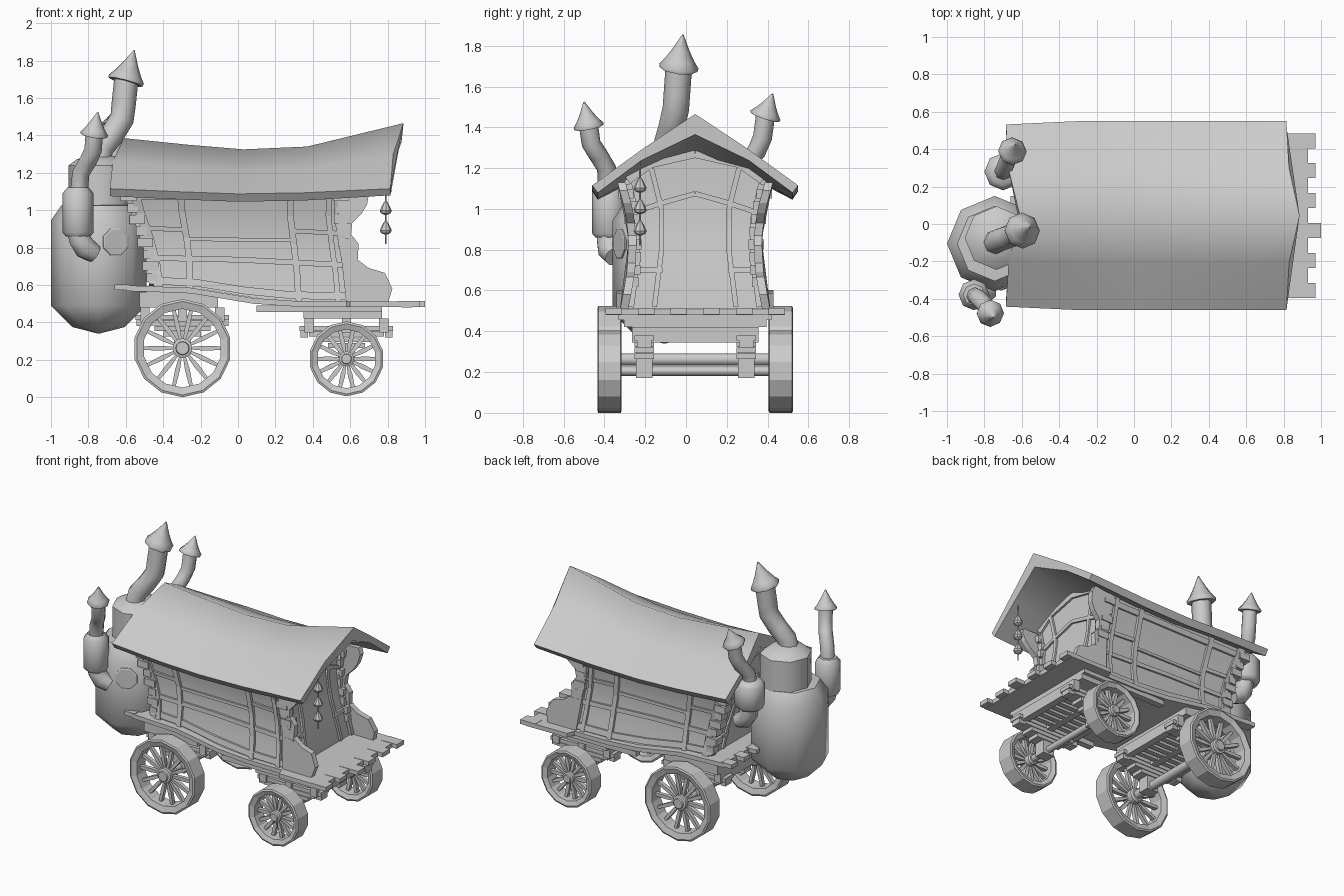
import bpy, bmesh, math
from mathutils import Vector

if "Cube" in bpy.data.objects:
    bpy.data.objects.remove(bpy.data.objects["Cube"])

CY = 0.045   # centre line of the wagon


def make(name, lofts, mirror=False, closed=False, smooth=None, oy=CY):
    """Join lofts (each a list of equal point rings) into one object."""
    bm = bmesh.new()
    for rings in lofts:
        vs = [[bm.verts.new(p) for p in r] for r in rings]
        n = len(vs[0])
        pairs = list(zip(vs, vs[1:])) + ([(vs[-1], vs[0])] if closed else [])
        for a, b in pairs:
            for i in range(n):
                bm.faces.new((a[i], a[(i + 1) % n], b[(i + 1) % n], b[i]))
        if not closed:
            bm.faces.new(vs[0])
            bm.faces.new(vs[-1])
    bmesh.ops.recalc_face_normals(bm, faces=bm.faces)
    me = bpy.data.meshes.new(name)
    bm.to_mesh(me)
    bm.free()
    ob = bpy.data.objects.new(name, me)
    bpy.context.collection.objects.link(ob)
    ob.location.y = oy
    if smooth:
        bpy.ops.object.select_all(action='DESELECT')
        ob.select_set(True)
        bpy.context.view_layer.objects.active = ob
        bpy.ops.object.shade_smooth_by_angle(angle=math.radians(smooth))
    if mirror:
        ob.modifiers.new("Mirror", 'MIRROR').use_axis = (False, True, False)
    return ob


def box(x0, x1, y0, y1, z0, z1):
    return [[(x, y0, z0), (x, y1, z0), (x, y1, z1), (x, y0, z1)] for x in (x0, x1)]


def tube(pts, radii, n=8):
    pts = [Vector(p) for p in pts]
    rings = []
    for i, p in enumerate(pts):
        t = pts[min(i + 1, len(pts) - 1)] - pts[max(i - 1, 0)]
        q = Vector((0, 0, 1)).rotation_difference(t)
        rings.append([p + q @ Vector((radii[i] * math.cos(k * math.tau / n), radii[i] * math.sin(k * math.tau / n), 0)) for k in range(n)])
    return rings


def lathe(x, y, prof, n=8):
    return tube([(x, y, z) for r, z in prof], [r for r, z in prof], n)


def interp(tab):
    def f(v):
        if v <= tab[0][0]:
            return tab[0][1]
        for (a, fa), (b, fb) in zip(tab, tab[1:]):
            if v <= b:
                return fa + (fb - fa) * (v - a) / (b - a)
        return tab[-1][1]
    return f


# Shape guides: floor height, ridge height, wall half width, end wall positions
F = interp([(-.66, .60), (-.25, .585), (-.1, .56), (.08, .53), (.3, .515), (1, .51)])
R = interp([(-.61, 1.385), (-.27, 1.35), (.03, 1.325), (.37, 1.34), (.885, 1.465)])
W = interp([(.5, .35), (.6, .33), (.7, .314), (.85, .306), (1.0, .325), (1.12, .36), (1.2, .37)])
X0 = interp([(.55, -.45), (.76, -.475), (.9, -.52), (1.07, -.585), (1.3, -.61)])
X1 = interp([(.53, .635), (.74, .595), (.93, .555), (1.07, .55), (1.3, .55)])


def XS(s, z):
    return X0(z) + (X1(z) - X0(z)) * s


# Cabin body
levels = []
for t in (0, .16, .35, .55, .78, 1, 'hip', 'top'):
    left, right = [], []
    for i in range(9):
        s = i / 8
        x = XS(s, .9)
        if t == 'hip':
            z, w = R(x) - .16, .26
        elif t == 'top':
            z, w = R(x) - .07, .004
        else:
            z = F(x) - .01 + t * (1.13 - F(x))
            w = W(z)
        x = XS(s, z)
        left.append((x, -w, z))
        right.append((x, w, z))
    levels.append(left + right[::-1])
make("cabin_body", [levels], smooth=25)


# Timber strips that follow the curved walls; u is the distance along the wall
def side(u, z, d):
    return (XS(u / 1.1, z), W(z) + d, z)


def front(u, z, d):
    return (X1(z) + d, u, z)


def rear(u, z, d):
    return (X0(z) - d, u, z)


def strip(wall, pts, w, t):
    P = []
    for a, b in zip(pts, pts[1:]):
        P += [Vector(a).lerp(Vector(b), k / 4) for k in range(4)]
    P.append(Vector(pts[-1]))
    rings = []
    for i, p in enumerate(P):
        d = (P[min(i + 1, len(P) - 1)] - P[max(i - 1, 0)]).normalized()
        n = Vector((-d.y, d.x)) * w / 2
        a, b = p + n, p - n
        rings.append([wall(*a, -.02), wall(*b, -.02), wall(*b, t), wall(*a, t)])
    return rings


posts = [strip(side, [(u, F(XS(u / 1.1, .6))), (v, 1.12)], w, .018)
         for u, v, w in ((.03, .03, .05), (.2, .27, .035), (.785, .84, .035), (1.0, 1.04, .03), (1.075, 1.085, .045))]
rails = [strip(side, p, w, .014) for p, w in (
    ([(0, .625), (.25, .61), (.5, .57), (.75, .545), (1.1, .54)], .04),
    ([(0, .745), (.5, .735), (1.1, .705)], .03),
    ([(0, 1.075), (1.1, 1.075)], .035),
    ([(0, .905), (.23, .895)], .025), ([(.81, .89), (1.1, .875)], .025),
    ([(.23, .845), (.81, .84)], .02))]
make("side_posts", posts, mirror=True)
make("side_rails", rails, mirror=True)

for nm, wall, zb in (("front", front, .52), ("rear", rear, .6)):
    fr = [strip(wall, [(.325, zb), (.295, .75), (.295, .95), (.335, 1.12)], .05, .02),
          strip(wall, [(.2, zb), (.165, .8), (.165, 1.0), (.215, 1.2)], .025, .015),
          strip(wall, [(.33, 1.14), (.22, 1.22), (0, 1.27)], .04, .015),
          strip(wall, [(.31, .98), (.16, 1.03), (0, 1.075)], .025, .015),
          strip(wall, [(.32, .7), (.16, .7)], .025, .015)]
    make(nm + "_wall_frame", fr, mirror=True)

# Staggered corner blocks
blocks = []
for i in range(8):
    z = .64 + i * .062
    e = .014 * (i % 2)
    for x, sg in ((X1(z), 1), (X0(z), -1)):
        blocks.append(box(x - .028 - e, x + .028 + e, W(z) - .045, W(z) + .022 + e / 2, z - .024, z + .024))
make("corner_blocks", blocks, mirror=True)

# Roof: sagging ridge, thick at the middle
rings = []
for (xr, xe, ze, hw) in ((-.61, -.685, 1.115, .487), (-.27, -.3, 1.098, .505), (.03, 0, 1.087, .505),
                         (.37, .35, 1.093, .505), (.885, .815, 1.115, .505)):
    half = []
    for a, fx, dz in ((1, 1, 0), (.5, .8, .008), (0, 0, 0), (0, .15, -.1), (.52, .8, -.045), (.945, 1, -.055)):
        half.append((xr + (xe - xr) * fx, a * hw, R(xr) + (ze - R(xr)) * a + dz))
    m = [(x, -y, z) for x, y, z in half]
    rings.append([half[0], half[1], half[2], m[1], m[0], m[5], m[4], half[3], half[4], half[5]])
make("roof", [rings], smooth=74)

# Floor, wider at the porch, with uneven planks at both ends
xs = ((-.6, .385), (-.25, .385), (-.1, .385), (.08, .385), (.3, .385), (.58, .385), (.6, .44), (.93, .44))
make("floor", [[[(x, -h, F(x) - .03), (x, h, F(x) - .03), (x, h, F(x)), (x, -h, F(x))] for x, h in xs]])
planks = []
for i in range(11):
    y = -.44 + i * .08
    if i % 2 == 0:
        planks.append(box(.85, 1.0 if i == 4 else .97, y, y + .08, .483, .513))
        planks.append(box(-.66, -.58, y * .87, (y + .08) * .87, .572, .602))
make("plank_ends", planks)

# Wavy porch side panels
wave = [(.58, .5), (.80, .5), (.825, .58), (.785, .665), (.70, .69), (.64, .735), (.645, .82),
        (.605, .87), (.61, .93), (.66, .98), (.69, 1.03), (.70, 1.09), (.68, 1.13), (.53, 1.13), (.54, .85)]
make("porch_panel", [[[(x, W(z) + d, z) for x, z in wave] for d in (-.02, .02)]], mirror=True)

# Hanging porch ornament
beads = [lathe(.79, -.225, [(.005, .82), (.005, 1.25)], 6)]
for z in (.9, 1.005, 1.11):
    beads.append(lathe(.79, -.225, [(.008, z - .03), (.026, z - .022), (.032, z - .008), (.022, z + .015), (.008, z + .04)]))
make("hanging_beads", beads, oy=0)


# Wheels
def ring_y(cx, cz, prof, n=14):
    return [[(cx + r * math.sin(k * math.tau / n), y, cz + r * math.cos(k * math.tau / n)) for r, y in prof] for k in range(n)]


for nm, cx, cz, r, rim in (("rear", -.297, .262, .262, .052), ("front", .58, .205, .2, .043)):
    make(nm + "_wheel_rim", [ring_y(cx, cz, [(r, .365), (r, .475), (r - .012, .48), (r - rim, .468), (r - rim, .372), (r - .012, .36)])],
         mirror=True, closed=True)
    spokes = []
    for k in range(14):
        a = (k + .5) * math.tau / 14
        d, t = Vector((math.sin(a), 0, math.cos(a))), Vector((math.cos(a), 0, -math.sin(a)))
        c = Vector((cx, .42, cz))
        spokes.append([[c + d * q + t * (h * i) + Vector((0, .014 * j, 0)) for i, j in ((-1, -1), (1, -1), (1, 1), (-1, 1))]
                       for q, h in ((.02, .005), (r * .45, .013), (r - rim + .01, .009))])
    make(nm + "_wheel_spokes", spokes, mirror=True)
    h = r * .2
    hub = [tube([(cx, y, cz) for y in (.36, .37, .455, .46, .472)], [h * .8, h, h, h * .7, h * .65], 12)]
    make(nm + "_wheel_hub", hub, mirror=True, smooth=35)
    make(nm + "_axle", [tube([(cx, -.4, cz), (cx, .4, cz)], [r * .115] * 2, 8)], smooth=50)

    # Leaf springs, slats and cross beams between axle and floor
    top = F(cx) - .03
    zs = .44 if nm == "rear" else .38
    springs = [box(cx - L, cx + L, .203, .297, zs - .03 * (i + 1) + .004, zs - .03 * i)
               for i, L in enumerate((.25, .2, .15, .1))]
    springs.append(box(cx - .045, cx + .045, .21, .29, cz - .035, zs - .11))
    springs += [box(cx + s * .225 - .02, cx + s * .225 + .02, .215, .285, zs - .06, zs) for s in (-1, 1)]
    make(nm + "_springs", springs, mirror=True)
    make(nm + "_slats", [box(cx - .22, cx + .22, y - .018, y + .018, zs - .03, zs) for y in (.03, .09, .15)], mirror=True)
    beams = [box(cx + s * .2 - .025, cx + s * .2 + .025, -.31, .31, zs - .035, zs + .04) for s in (-1, 0, 1)]
    beams.append(box(cx - .23, cx + .19, -.35, .35, zs + .04, top + .005))
    make(nm + "_bolster", beams)
make("under_beam", [box(.1, .77, .33, .375, .455, .49)], mirror=True)

# Boiler tank with upper dome and round hatch
bx, by = -.745, -.105
make("boiler_tank", [lathe(bx, by, [(.004, .34), (.14, .375), (.255, .49), (.255, .945), (.2, 1.025), (.004, 1.035)])], oy=0, smooth=46)
make("boiler_dome", [lathe(-.735, -.075, [(.17, 1.0), (.17, 1.24), (.13, 1.27), (.07, 1.29), (.004, 1.3)])], oy=0, smooth=50)
n = Vector((math.cos(math.radians(-67.5)), math.sin(math.radians(-67.5)), 0))
c = Vector((bx, by, .83)) + n * .236
make("boiler_hatch", [tube([c - n * .01, c + n * .006, c + n * .01], [.078, .078, .07], 8)], oy=0)


# Crooked chimneys with pointed caps
def chimney(name, path, r, cap_r, apex):
    make(name + "_pipe", [tube(path, [r] * len(path))], oy=0, smooth=50)
    p, a = Vector(path[-1]), Vector(apex)
    d = a - p
    make(name + "_cap", [tube([p - d * .1, p, p + d * .2, p + d * .5, a],
                              [cap_r * .97, cap_r, cap_r * .75, cap_r * .45, .003])], oy=0, smooth=50)


def small_tank(name, x, y, z0, z1, r):
    make(name, [lathe(x, y, [(r * .8, z0 - .02), (r, z0), (r, z1 - .01), (r * .7, z1 + .02)])], oy=0, smooth=50)


chimney("main_chimney", [(-.745, -.1, 1.25), (-.73, -.09, 1.33), (-.675, -.07, 1.4), (-.62, -.05, 1.49), (-.612, -.045, 1.56), (-.597, -.035, 1.7)],
        .065, .097, (-.555, -.015, 1.855))
chimney("near_chimney", [(-.85, -.385, 1.1), (-.84, -.39, 1.2), (-.8, -.43, 1.265), (-.775, -.465, 1.32), (-.768, -.478, 1.41)],
        .047, .074, (-.75, -.5, 1.525))
chimney("far_chimney", [(-.7, .28, 1.15), (-.695, .29, 1.22), (-.675, .345, 1.28), (-.655, .375, 1.35), (-.65, .39, 1.46)],
        .047, .077, (-.635, .425, 1.565))
small_tank("near_tank", -.855, -.378, .88, 1.1, .083)
small_tank("far_tank", -.7, .28, .99, 1.15, .1)
make("near_elbow", [tube([(-.855, -.378, .9), (-.845, -.378, .84), (-.815, -.37, .795), (-.765, -.35, .765)], [.062, .062, .062, .05])], oy=0, smooth=50)
make("far_elbow", [tube([(-.7, .28, 1.0), (-.69, .28, .92), (-.66, .275, .875), (-.6, .27, .845)], [.062, .062, .062, .05])], oy=0, smooth=50)
